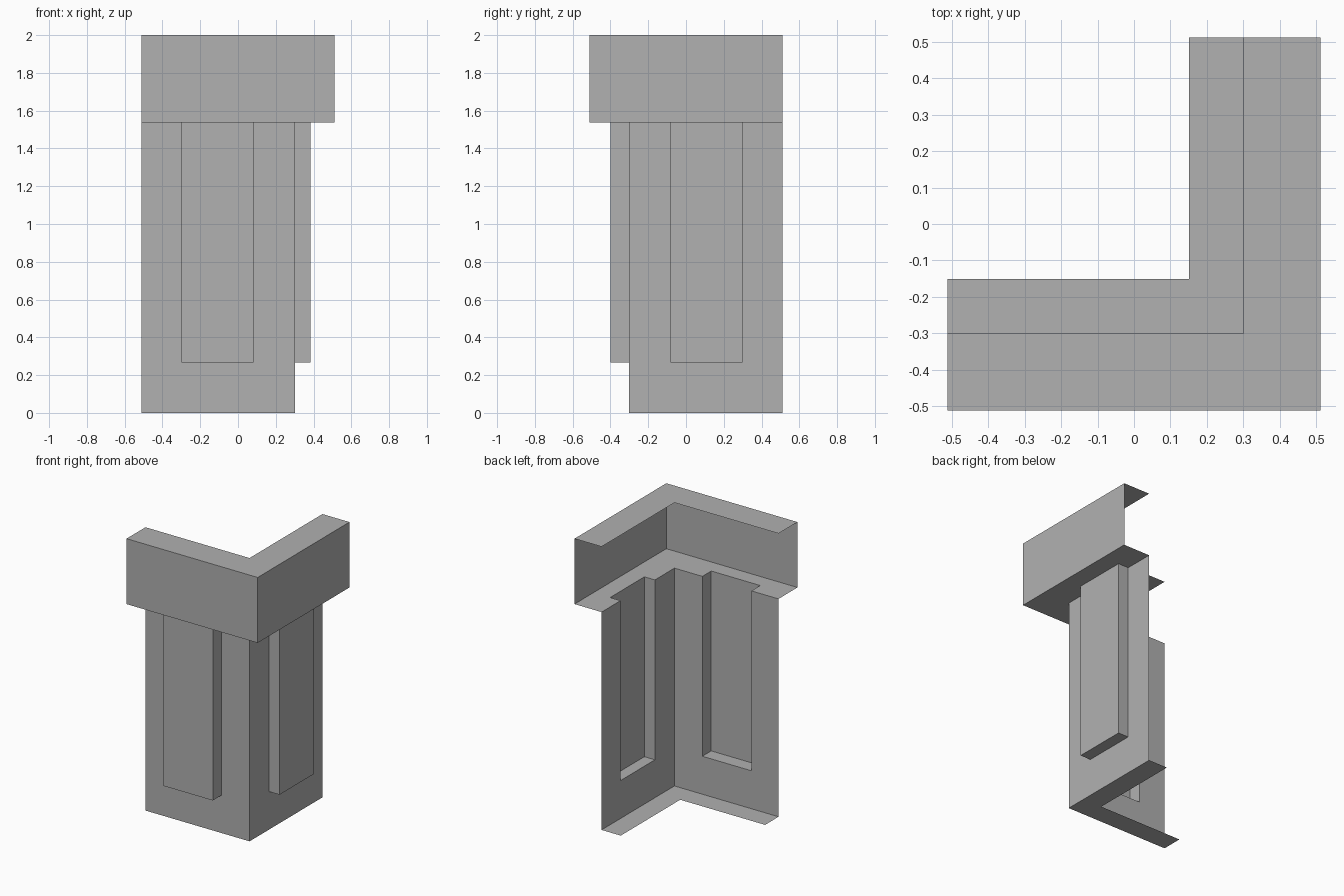
import bpy
import bmesh

if "Cube" in bpy.data.objects:
    bpy.data.objects.remove(bpy.data.objects["Cube"])

END = 0.512                   # open ends and outer face of the cap
WALL, LIP = 0.301, 0.151      # wall distance and inner edge of the base lip
P0, P1 = -0.30, 0.083         # panel extent along each wing
Z_PANEL, Z_CAP, Z_TOP = 0.268, 1.538, 2.0
DEPTH = {"front": 0.40, "side": 0.383}  # how far each panel stands out

# Mid-grey stone
stone = bpy.data.materials.new("stone")
stone.diffuse_color = (0.44, 0.44, 0.44, 1)
stone.use_nodes = True
stone.node_tree.nodes["Principled BSDF"].inputs["Base Color"].default_value = stone.diffuse_color


def point(wing, t, d, z):
    """t runs along the wing towards the corner, d is distance outwards."""
    return (t, -d, z) if wing == "front" else (d, -t, z)


def place(wing, faces):
    out = [[point(wing, *p) for p in f] for f in faces]
    return out if wing == "front" else [f[::-1] for f in out]


def strip(wing, t0, t1, profile):
    """Extrude a (d, z) profile along a wing; t1=None mitres into the corner."""
    faces = []
    for a, b in zip(profile, profile[1:]):
        ta, tb = (a[0], b[0]) if t1 is None else (t1, t1)
        faces.append([(t0, *a), (ta, *a), (tb, *b), (t0, *b)])
    return place(wing, faces)


def build(name, faces):
    bm = bmesh.new()
    for f in faces:
        bm.faces.new([bm.verts.new(p) for p in f])
    bmesh.ops.remove_doubles(bm, verts=bm.verts, dist=1e-4)
    mesh = bpy.data.meshes.new(name)
    bm.to_mesh(mesh)
    bm.free()
    mesh.materials.append(stone)
    bpy.context.collection.objects.link(bpy.data.objects.new(name, mesh))


cap, walls, lip = [], [], []
for wing, depth in DEPTH.items():
    # Cap: face and top, then the soffit notched around the panel
    cap += strip(wing, -END, None, [(END, Z_CAP), (END, Z_TOP), (WALL, Z_TOP)])
    for t0, t1, d in ((-END, P0, WALL), (P0, P1, depth), (P1, None, WALL)):
        cap += strip(wing, t0, t1, [(d, Z_CAP), (END, Z_CAP)])

    # Wall sheet with an opening behind the panel
    walls += strip(wing, -END, P0, [(WALL, 0), (WALL, Z_PANEL), (WALL, Z_CAP)])
    walls += strip(wing, P0, P1, [(WALL, 0), (WALL, Z_PANEL)])
    walls += strip(wing, P1, None, [(WALL, 0), (WALL, Z_PANEL), (WALL, Z_CAP)])

    # Base lip turned inwards
    lip += strip(wing, -END, None, [(LIP, 0), (WALL, 0)])

    # Raised hollow panel: underside, face and two sides
    panel = strip(wing, P0, P1, [(WALL, Z_PANEL), (depth, Z_PANEL), (depth, Z_CAP)])
    outline = [(WALL, Z_PANEL), (depth, Z_PANEL), (depth, Z_CAP), (WALL, Z_CAP)]
    panel += place(wing, [[(P0, *p) for p in outline],
                          [(P1, *p) for p in outline[::-1]]])
    build(wing + "_panel", panel)

build("cap", cap)
build("walls", walls)
build("base_lip", lip)
